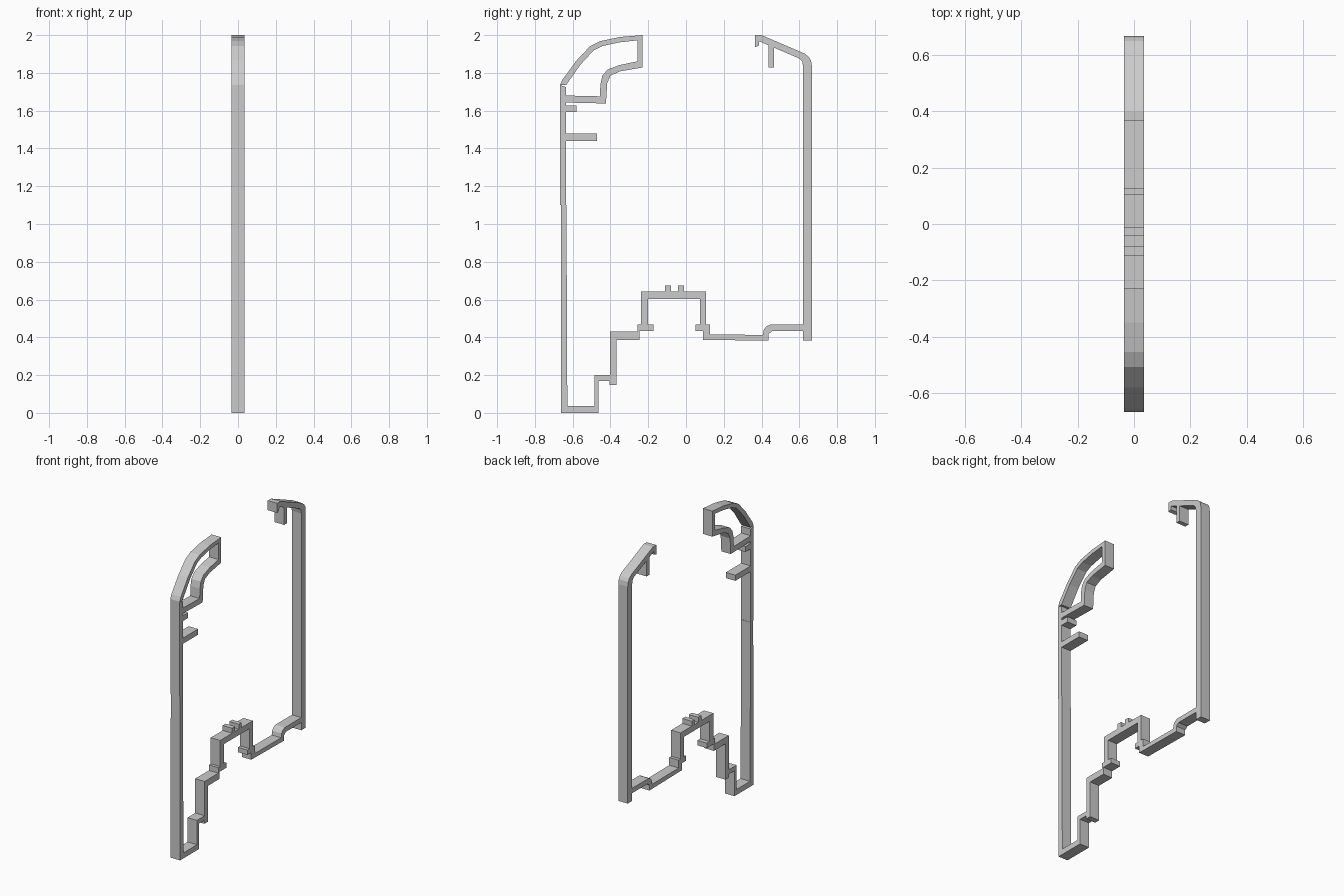
import bpy, bmesh

HALF = 0.035  # half the extrusion depth along x


def extrude_profile(name, pts):
    """Prism from a (y, z) outline, extruded along x."""
    bm = bmesh.new()
    face = bm.faces.new([bm.verts.new((-HALF, y, z)) for y, z in pts])
    ext = bmesh.ops.extrude_face_region(bm, geom=[face], use_keep_orig=True)
    moved = [v for v in ext["geom"] if isinstance(v, bmesh.types.BMVert)]
    bmesh.ops.translate(bm, verts=moved, vec=(2 * HALF, 0, 0))
    bmesh.ops.recalc_face_normals(bm, faces=bm.faces)
    me = bpy.data.meshes.new(name)
    bm.to_mesh(me)
    bm.free()
    ob = bpy.data.objects.new(name, me)
    bpy.context.collection.objects.link(ob)
    return ob


def bar(name, y0, y1, z0, z1):
    return extrude_profile(name, [(y0, z0), (y1, z0), (y1, z1), (y0, z1)])


# Tall left wall with a tiny outward jog half way up
extrude_profile("left_wall", [
    (-0.663, 0), (-0.628, 0), (-0.633, 1.1), (-0.635, 1.1), (-0.635, 1.725),
    (-0.667, 1.735), (-0.667, 1.1), (-0.662, 1.1)])

# Curved hollow hood: outer skin, tip, inner curve and shelf back to the wall
hood_outer = [(-0.667, 1.735), (-0.655, 1.763), (-0.58, 1.865), (-0.507, 1.942),
              (-0.455, 1.968), (-0.35, 1.99), (-0.229, 2.0), (-0.229, 1.829),
              (-0.35, 1.808), (-0.40, 1.785), (-0.417, 1.745), (-0.424, 1.638),
              (-0.635, 1.643)]
hood_inner = [(-0.635, 1.68), (-0.456, 1.676), (-0.453, 1.74), (-0.443, 1.785),
              (-0.415, 1.818), (-0.35, 1.842), (-0.257, 1.861), (-0.257, 1.972),
              (-0.35, 1.962), (-0.44, 1.943), (-0.488, 1.92), (-0.56, 1.842),
              (-0.635, 1.735)]
extrude_profile("hood", hood_outer + hood_inner)

# Short ribs on the left wall
bar("small_rib", -0.635, -0.58, 1.592, 1.628)
bar("long_rib", -0.635, -0.472, 1.44, 1.478)

# Stepped base strip
base_under = [(-0.63, 0), (-0.463, 0), (-0.463, 0.17), (-0.405, 0.17),
              (-0.405, 0.147), (-0.368, 0.147), (-0.368, 0.387), (-0.245, 0.387),
              (-0.245, 0.434), (-0.171, 0.434), (-0.171, 0.467), (-0.2, 0.467),
              (-0.2, 0.602), (0.073, 0.602), (0.073, 0.467), (0.05, 0.467),
              (0.05, 0.434), (0.09, 0.434), (0.09, 0.387), (0.437, 0.382),
              (0.437, 0.418), (0.458, 0.434), (0.62, 0.434)]
base_upper = [(0.62, 0.467), (0.445, 0.467), (0.425, 0.458), (0.412, 0.44),
              (0.407, 0.413), (0.128, 0.415), (0.128, 0.467), (0.107, 0.467),
              (0.107, 0.642), (-0.239, 0.642), (-0.239, 0.467), (-0.258, 0.467),
              (-0.258, 0.43), (-0.403, 0.43), (-0.403, 0.2), (-0.485, 0.2),
              (-0.485, 0.037), (-0.63, 0.037)]
extrude_profile("stepped_base", base_under + base_upper)

# Two nubs on the raised step
for i, (y0, y1) in enumerate([(-0.112, -0.08), (-0.042, -0.011)]):
    bar(f"nub_{i + 1}", y0, y1, 0.642, 0.675)

# Right wall with rounded shoulder, sloping roof and hooked lip
extrude_profile("right_wall", [
    (0.62, 0.382), (0.667, 0.382), (0.667, 1.835), (0.662, 1.865),
    (0.65, 1.885), (0.628, 1.902), (0.4, 2.0), (0.365, 2.0), (0.365, 1.936),
    (0.385, 1.943), (0.388, 1.967), (0.6, 1.876), (0.615, 1.86), (0.62, 1.835)])
extrude_profile("roof_rib", [
    (0.438, 1.828), (0.467, 1.828), (0.467, 1.933), (0.438, 1.946)])
